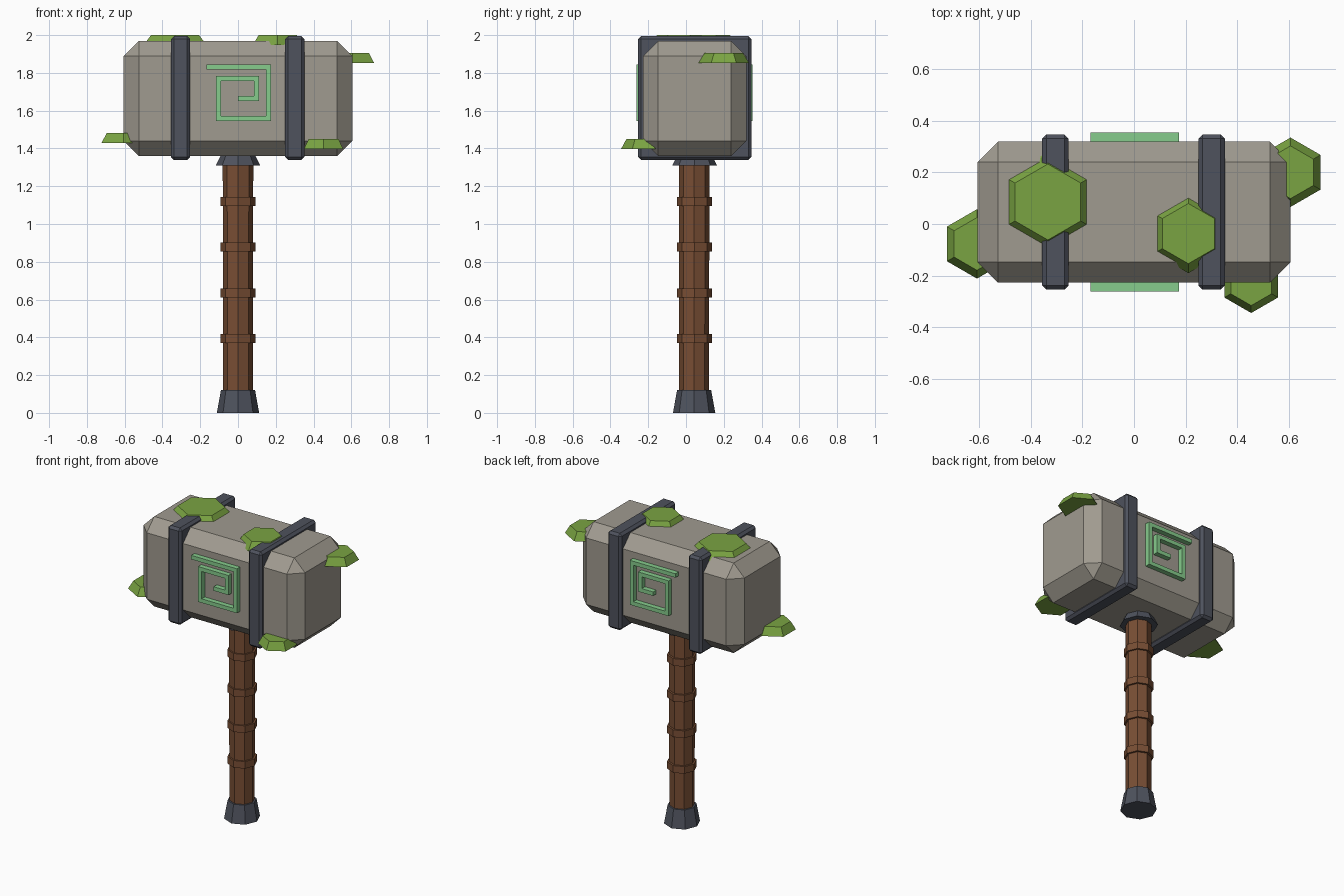
import bpy, bmesh, math
from mathutils import Vector

if "Cube" in bpy.data.objects:
    bpy.data.objects.remove(bpy.data.objects["Cube"])

CY = 0.046  # depth centre of the hammer


def srgb(r, g, b):
    f = lambda c: (c / 255 / 12.92) if c < 10 else ((c / 255 + 0.055) / 1.055) ** 2.4
    return (f(r), f(g), f(b), 1)


def material(name, *rgb):
    m = bpy.data.materials.new(name)
    m.diffuse_color = srgb(*rgb)
    m.use_nodes = True
    m.node_tree.nodes["Principled BSDF"].inputs["Base Color"].default_value = m.diffuse_color
    return m


STONE = material("stone grey", 160, 155, 144)
IRON = material("dark iron", 78, 82, 93)
WOOD = material("brown leather", 120, 78, 52)
MOSS = material("moss green", 122, 164, 66)
RUNE = material("pale green", 134, 204, 140)


def finish(bm, name, mat):
    bmesh.ops.recalc_face_normals(bm, faces=bm.faces)
    me = bpy.data.meshes.new(name)
    bm.to_mesh(me)
    bm.free()
    me.materials.append(mat)
    ob = bpy.data.objects.new(name, me)
    bpy.context.collection.objects.link(ob)
    return ob


def chamfer_box(name, mat, centre, size, bevel):
    bm = bmesh.new()
    bmesh.ops.create_cube(bm, size=1)
    for v in bm.verts:
        v.co = Vector(c + s * k for c, s, k in zip(centre, size, v.co))
    bmesh.ops.bevel(bm, geom=bm.edges[:], offset=bevel, segments=1,
                    profile=0.5, affect='EDGES')
    return finish(bm, name, mat)


def frustum(name, mat, x, y, sides, z0, z1, r0, r1):
    """Capped tapered prism with one corner facing +y."""
    bm = bmesh.new()
    rings = []
    for z, r in ((z0, r0), (z1, r1)):
        angles = [math.pi / 2 + math.tau * i / sides for i in range(sides)]
        rings.append([bm.verts.new((x + r * math.cos(a), y + r * math.sin(a), z))
                      for a in angles])
    low, high = rings
    bm.faces.new(low)
    bm.faces.new(high)
    for i in range(sides):
        j = (i + 1) % sides
        bm.faces.new((low[i], low[j], high[j], high[i]))
    return finish(bm, name, mat)


def spiral_strip(name, mat, path, half, y0, y1):
    """Mitred square bar following a path in the xz plane."""
    pts = [Vector(p) for p in path]
    normals = []
    for a, b in zip(pts, pts[1:]):
        d = (b - a).normalized()
        normals.append(Vector((-d.y, d.x)))
    bm = bmesh.new()
    sections = []
    for i, p in enumerate(pts):
        if 0 < i < len(pts) - 1:
            n = normals[i - 1] + normals[i]
        else:
            n = normals[0 if i == 0 else -1]
        a, b = p + n * half, p - n * half
        sections.append([bm.verts.new((q.x, y, q.y))
                         for q, y in ((a, y0), (b, y0), (b, y1), (a, y1))])
    bm.faces.new(sections[0])
    bm.faces.new(sections[-1])
    for s, t in zip(sections, sections[1:]):
        for k in range(4):
            m = (k + 1) % 4
            bm.faces.new((s[k], s[m], t[m], t[k]))
    return finish(bm, name, mat)


# Stone head and its two iron bands
chamfer_box("stone_head", STONE, (0, CY, 1.665), (1.21, 0.546, 0.61), 0.08)
for side, x in (("left", -0.304), ("right", 0.3)):
    chamfer_box(side + "_band", IRON, (x, CY, 1.667), (0.102, 0.6, 0.656), 0.016)

# Handle, grip rings, collar and pommel
frustum("handle", WOOD, 0, CY - 0.003, 8, 0.1, 1.4, 0.079, 0.081)
for i in range(4):
    z = 0.394 + 0.2417 * i
    frustum(f"grip_ring_{i + 1}", WOOD, 0, CY - 0.001, 8, z - 0.024, z + 0.024, 0.092, 0.092)
frustum("collar", IRON, 0, CY, 8, 1.31, 1.37, 0.118, 0.088)
frustum("pommel", IRON, 0, CY - 0.003, 8, 0, 0.122, 0.112, 0.09)

# Raised square spiral on the front and back
spiral = [(-0.168, 1.832), (0.161, 1.832), (0.161, 1.558), (-0.103, 1.558),
          (-0.103, 1.77), (0.098, 1.77), (0.098, 1.664), (0, 1.664)]
for side, s in (("front", -1), ("back", 1)):
    spiral_strip(side + "_spiral", RUNE, spiral, 0.0135, CY + s * 0.25, CY + s * 0.307)

# Moss clumps: x, y, base height, radius
clumps = [(-0.333, 0.085, 1.947, 0.193), (0.21, -0.037, 1.947, 0.153),
          (0.605, 0.2, 1.852, 0.134), (-0.607, -0.077, 1.428, 0.134),
          (0.453, -0.224, 1.397, 0.12)]
for i, (x, y, z, r) in enumerate(clumps):
    frustum(f"moss_{i + 1}", MOSS, x, y, 6, z, z + 0.053, r, r * 0.76)
